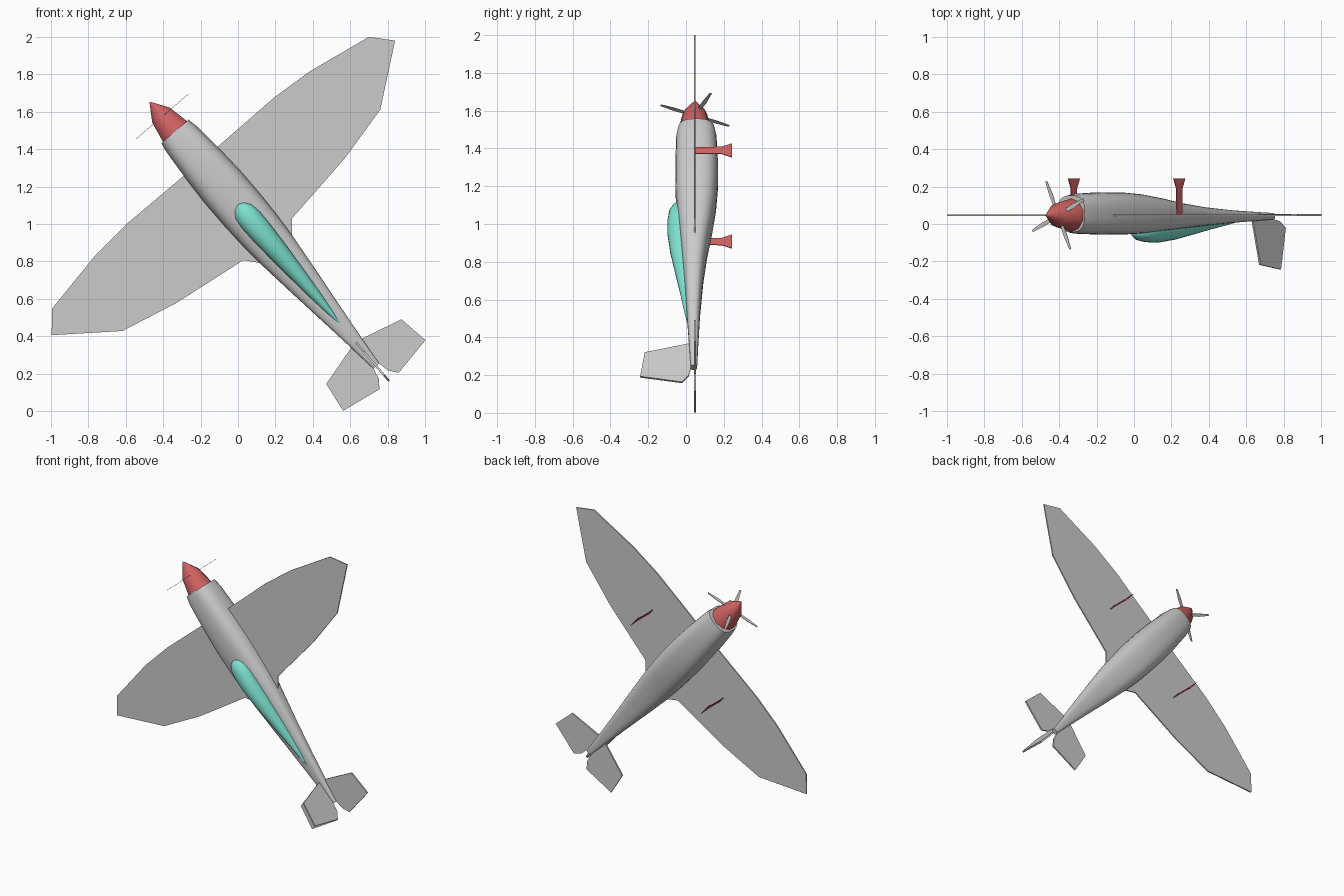
import bpy, bmesh
from math import sin, cos, pi, radians, copysign
from mathutils import Matrix, Vector

if "Cube" in bpy.data.objects:
    bpy.data.objects.remove(bpy.data.objects["Cube"])

# Aircraft frame: local x = span, local y = nose to tail, local z = canopy side
FRAME = Matrix(((-0.759, 0.651, 0, -0.47),
                (0, 0, -1, 0.047),
                (-0.651, -0.759, 0, 1.65),
                (0, 0, 0, 1)))


def material(name, rgb):
    m = bpy.data.materials.new(name)
    m.diffuse_color = (*rgb, 1)
    m.use_nodes = True
    m.node_tree.nodes["Principled BSDF"].inputs["Base Color"].default_value = m.diffuse_color
    return m


RED = material("red", (0.62, 0.12, 0.12))
TEAL = material("teal", (0.2, 0.75, 0.62))


def finish(bm, name, mat=None, smooth=None):
    bmesh.ops.recalc_face_normals(bm, faces=bm.faces)
    me = bpy.data.meshes.new(name)
    bm.to_mesh(me)
    bm.free()
    ob = bpy.data.objects.new(name, me)
    bpy.context.collection.objects.link(ob)
    ob.matrix_world = FRAME
    if mat:
        me.materials.append(mat)
    if smooth:
        bpy.ops.object.select_all(action='DESELECT')
        ob.select_set(True)
        bpy.context.view_layer.objects.active = ob
        bpy.ops.object.shade_smooth_by_angle(angle=radians(smooth))
    return ob


def plate(bm, points, thickness):
    """Flat panel through the points, thickened evenly about its plane."""
    pts = [Vector(p) for p in points]
    n = (pts[1] - pts[0]).cross(pts[2] - pts[0]).normalized() * thickness / 2
    a = [bm.verts.new(p - n) for p in pts]
    b = [bm.verts.new(p + n) for p in pts]
    bm.faces.new(a)
    bm.faces.new(b)
    for i in range(len(pts)):
        j = (i + 1) % len(pts)
        bm.faces.new((a[i], a[j], b[j], b[i]))


def loft(name, stations, sides, power, mat=None, smooth=40):
    """Skin superellipse sections given as (y, half width, top, bottom)."""
    bm = bmesh.new()
    rings = []
    for y, w, top, bot in stations:
        ring = []
        for i in range(sides):
            a = 2 * pi * (i + 0.5) / sides
            c, s = (copysign(abs(v) ** (2 / power), v) for v in (cos(a), sin(a)))
            ring.append(bm.verts.new((w * c, y, (top + bot) / 2 + (top - bot) / 2 * s)))
        rings.append(ring)
    for r, q in zip(rings, rings[1:]):
        for i in range(sides):
            j = (i + 1) % sides
            bm.faces.new((r[i], r[j], q[j], q[i]))
    bm.faces.new(rings[0])
    bm.faces.new(rings[-1])
    return finish(bm, name, mat, smooth)


# Fuselage
loft("fuselage", [
    (0.205, 0.097, 0.090, -0.105), (0.26, 0.107, 0.099, -0.115),
    (0.45, 0.122, 0.104, -0.123), (0.60, 0.129, 0.104, -0.122),
    (0.75, 0.129, 0.098, -0.112), (0.90, 0.124, 0.087, -0.092),
    (1.05, 0.113, 0.074, -0.068), (1.25, 0.091, 0.058, -0.045),
    (1.50, 0.061, 0.042, -0.027), (1.70, 0.038, 0.031, -0.018),
    (1.857, 0.021, 0.022, -0.012)], 28, 2.8)

# Canopy teardrop, sunk into the fuselage
loft("canopy", [
    (0.722, 0.015, 0.100, 0.070), (0.735, 0.036, 0.118, 0.060),
    (0.77, 0.058, 0.136, 0.045), (0.83, 0.066, 0.145, 0.035),
    (0.92, 0.064, 0.146, 0.025), (1.05, 0.056, 0.131, 0.020),
    (1.20, 0.044, 0.104, 0.015), (1.35, 0.031, 0.076, 0.010),
    (1.48, 0.017, 0.054, 0.010), (1.553, 0.004, 0.040, 0.020)],
    20, 2.0, TEAL, 60)

# Spinner
loft("spinner", [(0.0, 0.004, 0.004, -0.004), (0.09, 0.065, 0.065, -0.065),
                 (0.21, 0.09, 0.09, -0.09)], 10, 2.0, RED, 45)

# Wing: one half outline (span, length), mirrored into a full panel
half = [(0.0, 0.416), (0.517, 0.412), (0.755, 0.43), (1.116, 0.496), (1.209, 0.602),
        (0.908, 0.831), (0.594, 0.905), (0.17, 0.965), (0.112, 1.035), (0.0, 1.035)]
bm = bmesh.new()
plate(bm, [(x, y, 0) for x, y in half] +
      [(-x, y, 0) for x, y in half[-2:0:-1]], 0.009)
finish(bm, "wing")

# Tail surfaces share one outline, turned to left, right and upright
tail = [(0.0, 1.67), (0.036, 1.695), (0.265, 1.755), (0.29, 1.923),
        (0.068, 1.962), (0.033, 1.917), (0.019, 1.85), (0.0, 1.85)]
for name, dx, dz in (("left_tailplane", 1, 0), ("right_tailplane", -1, 0), ("tail_fin", 0, 1)):
    bm = bmesh.new()
    plate(bm, [(dx * r, y, dz * r) for r, y in tail], 0.011)
    finish(bm, name)

# Propeller: four thin flat blades
bm = bmesh.new()
for k in range(4):
    a = radians(115 + 90 * k)
    blade = [(0.03, -0.009), (0.12, -0.012), (0.2, -0.006),
             (0.2, 0.006), (0.12, 0.012), (0.03, 0.009)]
    plate(bm, [(r * cos(a) - v * sin(a), 0.1, r * sin(a) + v * cos(a))
               for r, v in blade], 0.002)
finish(bm, "propeller")

# Landing gear: thin flared legs under each wing half
leg = [(-0.022, 0), (-0.024, -0.14), (-0.048, -0.196),
       (0.048, -0.196), (0.024, -0.14), (0.022, 0)]
for name, x in (("left_landing_leg", 0.371), ("right_landing_leg", -0.371)):
    bm = bmesh.new()
    plate(bm, [(x, 0.661 + v, z) for v, z in leg], 0.004)
    finish(bm, name, RED)
